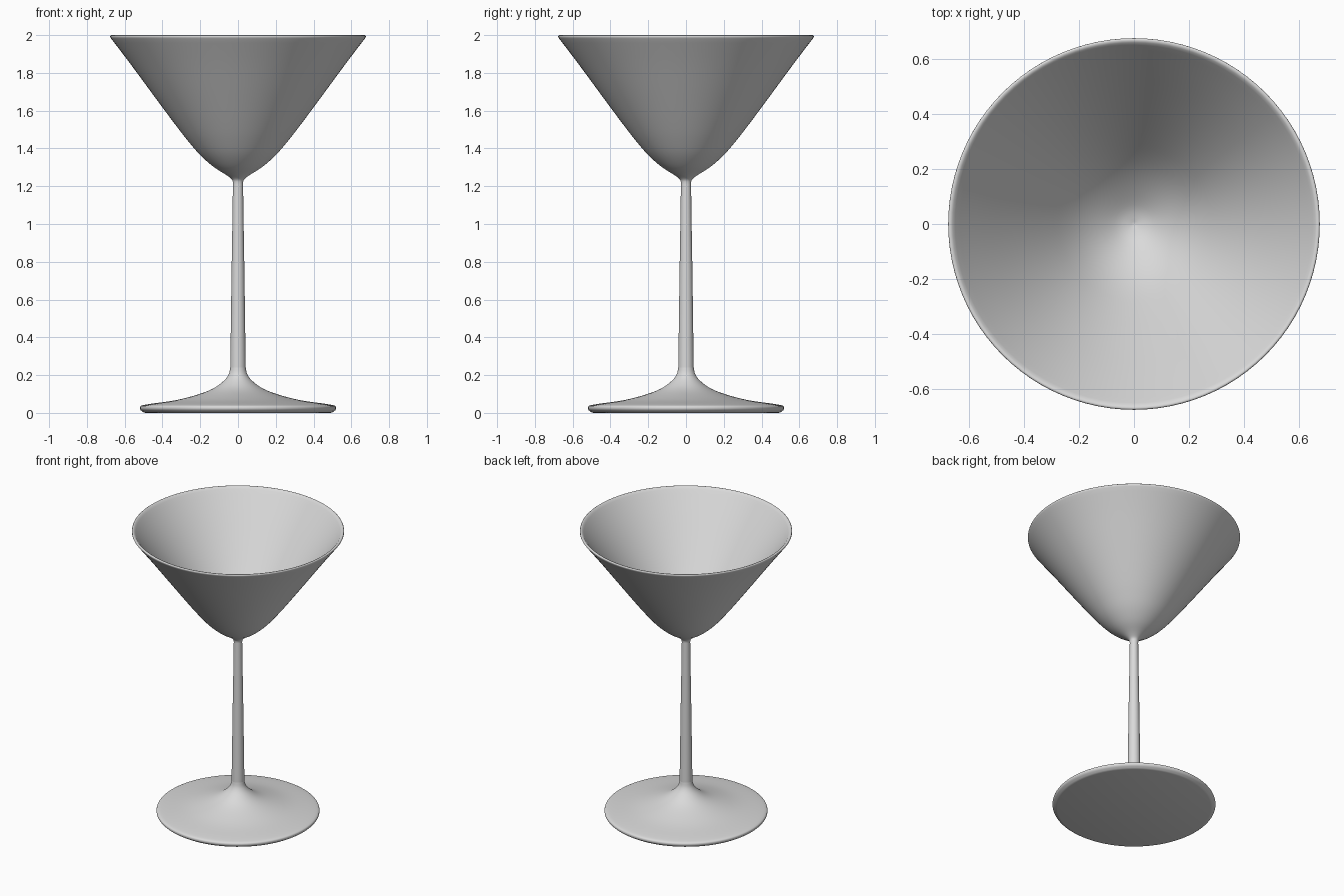
import bpy, bmesh
from math import sin, cos, tau, radians
from mathutils import Vector

cube = bpy.data.objects.get("Cube")
if cube:
    bpy.data.objects.remove(cube, do_unlink=True)

SIDES = 96

glass = bpy.data.materials.new("pale_grey")
glass.use_nodes = True
colour = (0.7, 0.7, 0.7, 1)
glass.diffuse_color = colour
glass.node_tree.nodes["Principled BSDF"].inputs["Base Color"].default_value = colour


def smooth_path(points, steps=4):
    """Rounded curve through the (radius, height) points."""
    p = [Vector(q) for q in points]
    p = [p[0]] + p + [p[-1]]
    out = []
    for a, b, c, d in zip(p, p[1:], p[2:], p[3:]):
        for k in range(steps):
            t = k / steps
            out.append(b + (c - a) * t / 2
                       + (a * 2 - b * 5 + c * 4 - d) * t * t / 2
                       + (b * 3 - a - c * 3 + d) * t ** 3 / 2)
    return out + [p[-1]]


def lathe(name, profile):
    """Turn a profile, listed from underside to top, around the z axis."""
    bm = bmesh.new()
    rings = [[bm.verts.new((max(r, 0) * cos(tau * i / SIDES),
                            max(r, 0) * sin(tau * i / SIDES), z))
              for i in range(SIDES)] for r, z in profile]
    for low, high in zip(rings, rings[1:]):
        for i in range(SIDES):
            j = (i + 1) % SIDES
            bm.faces.new((low[i], low[j], high[j], high[i]))
    bmesh.ops.remove_doubles(bm, verts=bm.verts[:], dist=0.00001)
    mesh = bpy.data.meshes.new(name)
    bm.to_mesh(mesh)
    bm.free()
    mesh.materials.append(glass)
    obj = bpy.data.objects.new(name, mesh)
    bpy.context.collection.objects.link(obj)
    bpy.ops.object.select_all(action="DESELECT")
    obj.select_set(True)
    bpy.context.view_layer.objects.active = obj
    bpy.ops.object.shade_smooth_by_angle(angle=radians(50))


# Foot: flat underside, rounded edge, flared top running into the stem
underside = [Vector((0, 0)), Vector((0.49, 0))]
flare = smooth_path([(0.5, 0.003), (0.515, 0.014), (0.52, 0.026), (0.512, 0.038),
                     (0.47, 0.047), (0.33, 0.067), (0.21, 0.098), (0.13, 0.13),
                     (0.075, 0.17), (0.049, 0.205), (0.041, 0.24)])
lathe("foot", underside + flare)

# Stem: slender, slightly tapered
lathe("stem", [(0.041, 0.24), (0.038, 0.45), (0.034, 0.75), (0.029, 1.05), (0.027, 1.215)])

# Bowl: outer wall, rounded rim, inner wall down to the centre
outer = smooth_path([(0.027, 1.215), (0.032, 1.235), (0.06, 1.258), (0.13, 1.303),
                     (0.2, 1.365), (0.265, 1.44), (0.335, 1.53), (0.45, 1.685),
                     (0.57, 1.848), (0.672, 1.982)])
rim = smooth_path([(0.677, 1.99), (0.676, 1.997), (0.67, 2.0), (0.661, 1.996)], 2)
inner = smooth_path([(0.652, 1.985), (0.55, 1.848), (0.43, 1.685), (0.315, 1.53),
                     (0.245, 1.44), (0.185, 1.375), (0.12, 1.32), (0.055, 1.278),
                     (0, 1.262)])
lathe("bowl", outer + rim + inner)
